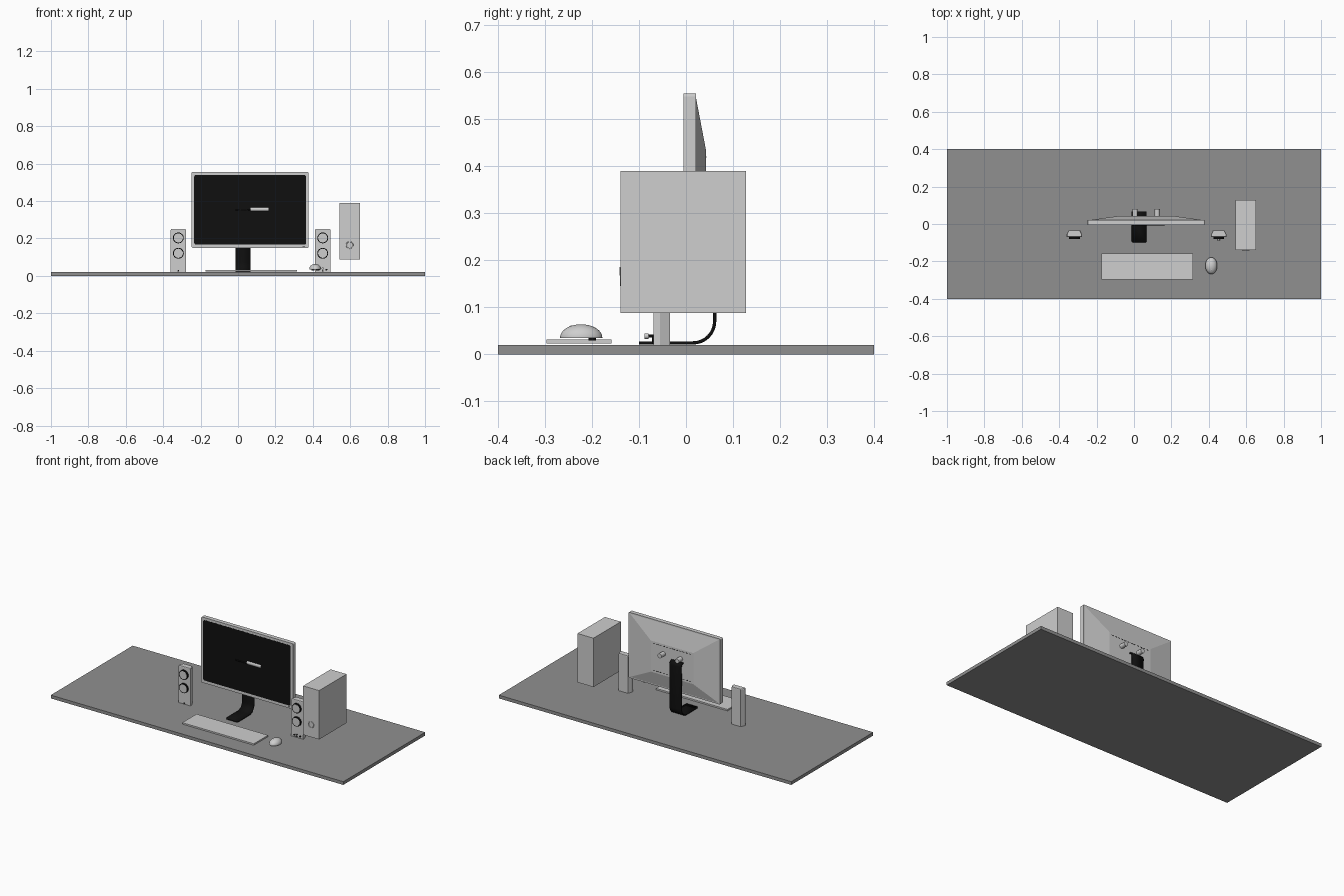
import bpy, bmesh, math
from mathutils import Matrix, Vector

cube = bpy.data.objects.get("Cube")
if cube:
    bpy.data.objects.remove(cube, do_unlink=True)


def material(name, value):
    mat = bpy.data.materials.new(name)
    mat.use_nodes = True
    colour = (value, value, value, 1)
    mat.diffuse_color = colour
    mat.node_tree.nodes["Principled BSDF"].inputs["Base Color"].default_value = colour
    return mat


LIGHT = material("light grey", 0.62)
DESK = material("desk grey", 0.28)
BLACK = material("black", 0.005)


def finish(name, bm, mat, smooth=False):
    bmesh.ops.recalc_face_normals(bm, faces=bm.faces)
    mesh = bpy.data.meshes.new(name)
    bm.to_mesh(mesh)
    bm.free()
    mesh.materials.append(mat)
    ob = bpy.data.objects.new(name, mesh)
    bpy.context.collection.objects.link(ob)
    if smooth:
        bpy.ops.object.select_all(action="DESELECT")
        ob.select_set(True)
        bpy.context.view_layer.objects.active = ob
        bpy.ops.object.shade_smooth_by_angle(angle=math.radians(35))
    return ob


def box(name, xs, ys, zs, mat, round_axis=None, radius=0.0):
    """Box from ranges; edges along round_axis can be rounded."""
    bm = bmesh.new()
    bmesh.ops.create_cube(bm, size=1)
    for v in bm.verts:
        v.co = [r[0] if c < 0 else r[1] for c, r in zip(v.co, (xs, ys, zs))]
    if round_axis is not None:
        edges = [e for e in bm.edges
                 if abs((e.verts[0].co - e.verts[1].co).normalized()[round_axis]) > 0.9]
        bmesh.ops.bevel(bm, geom=edges, offset=radius, segments=3, profile=0.5, affect="EDGES")
    return finish(name, bm, mat)


def cylinder(name, centre, radius, depth, axis, mat, sides=24):
    bm = bmesh.new()
    turn = Vector((0, 0, 1)).rotation_difference(Vector(axis)).to_matrix().to_4x4()
    bmesh.ops.create_cone(bm, cap_ends=True, segments=sides, radius1=radius, radius2=radius,
                          depth=depth, matrix=Matrix.Translation(centre) @ turn)
    return finish(name, bm, mat, smooth=True)


def loft(name, rings, mat):
    """Closed solid through equal-sized point rings."""
    bm = bmesh.new()
    loops = [[bm.verts.new(p) for p in ring] for ring in rings]
    n = len(loops[0])
    for a, b in zip(loops, loops[1:]):
        for i in range(n):
            j = (i + 1) % n
            bm.faces.new((a[i], a[j], b[j], b[i]))
    bm.faces.new(loops[0])
    bm.faces.new(loops[-1])
    return finish(name, bm, mat)


Y = (0, 1, 0)
MID = 0.065  # monitor centre line

# Desk and tower case
box("desk_top", (-1, 1), (-0.4, 0.4), (0, 0.02), DESK)
box("computer_case", (0.543, 0.652), (-0.139, 0.128), (0.088, 0.39), LIGHT)

# Power button ring on the case front
bpy.ops.mesh.primitive_torus_add(location=(0.597, -0.139, 0.165), rotation=(math.pi / 2, 0, 0),
                                 major_radius=0.018, minor_radius=0.002,
                                 major_segments=24, minor_segments=6)
ring = bpy.context.object
ring.name = "power_button_ring"
ring.data.materials.append(LIGHT)
box("power_button_mark", (0.596, 0.598), (-0.141, -0.139), (0.168, 0.186), LIGHT)

# Monitor frame, screen and tapered back
box("monitor_frame", (-0.248, 0.378), (-0.005, 0.021), (0.15, 0.555), LIGHT, 1, 0.006)
box("screen", (-0.234, 0.364), (-0.0058, -0.004), (0.167, 0.54), BLACK, 1, 0.01)
box("monitor_button", (0.345, 0.357), (-0.0065, -0.004), (0.157, 0.16), BLACK)


def rect(x0, x1, z0, z1, y):
    return [(x0, y, z0), (x1, y, z0), (x1, y, z1), (x0, y, z1)]


loft("monitor_back", [rect(-0.245, 0.375, 0.153, 0.553, 0.02),
                      rect(MID - 0.145, MID + 0.145, 0.24, 0.432, 0.043)], LIGHT)

# Rows of vent slots on the monitor back
for row, z in (("upper", 0.42), ("lower", 0.252)):
    for i in range(12):
        x = MID + (i - 5.5) * 0.0225
        box(f"{row}_vent_{i + 1}", (x - 0.007, x + 0.007), (0.041, 0.0437),
            (z - 0.0015, z + 0.0015), BLACK)

# Knobs behind and hinge bar through the screen
for side in (-1, 1):
    cylinder("back_knob", (MID + side * 0.059, 0.061, 0.374), 0.014, 0.04, Y, LIGHT)
cylinder("hinge_bar", (0.115, 0.002, 0.356), 0.013, 0.096, (1, 0, 0), LIGHT)

# Bent strip stand: foot, neck and hooked top
path = [(-0.1, 0.0245), (0.015, 0.0245)]
path += [(0.015 + 0.046 * math.sin(a), 0.0705 - 0.046 * math.cos(a))
         for a in (math.pi / 2 * k / 8 for k in range(1, 9))]
path += [(0.045 + 0.019 * math.cos(a), 0.333 + 0.019 * math.sin(a))
         for a in (math.pi / 2 * k / 5 for k in range(6))]
path += [(-0.008, 0.352)]
bm = bmesh.new()
rows = [[bm.verts.new((x, y, z)) for x in (-0.013, 0.067)] for y, z in path]
for a, b in zip(rows, rows[1:]):
    bm.faces.new((a[0], a[1], b[1], b[0]))
bmesh.ops.bevel(bm, geom=rows[0], offset=0.01, segments=3, profile=0.5, affect="VERTICES")
stand = finish("monitor_stand", bm, BLACK, smooth=True)
solid = stand.modifiers.new("thickness", "SOLIDIFY")
solid.thickness = 0.007
solid.offset = 0

# Speakers: tapered cabinets with two protruding drivers each
for side, x in (("right", -0.319), ("left", 0.453)):
    plan = [(-0.041, -0.069), (0.041, -0.069), (0.041, -0.055), (0.031, -0.034),
            (-0.031, -0.034), (-0.041, -0.055)]
    levels = ((0.02, 1), (0.246, 1), (0.25, 0.92))
    loft(f"{side}_speaker_cabinet",
         [[(x + px * s, -0.05 + (py + 0.05) * s, z) for px, py in plan] for z, s in levels], LIGHT)
    for name, z in (("upper", 0.203), ("lower", 0.121)):
        cylinder(f"{side}_{name}_driver_rim", (x, -0.073, z), 0.029, 0.014, Y, BLACK)
        cylinder(f"{side}_{name}_driver_cone", (x, -0.0785, z), 0.0245, 0.004, Y, LIGHT)
    cylinder(f"{side}_speaker_lamp", (x, -0.07, 0.027), 0.004, 0.005, Y, BLACK, 12)

# Controls on the left speaker
cylinder("volume_knob", (0.453, -0.084, 0.039), 0.006, 0.008, Y, LIGHT, 16)
cylinder("volume_knob_shaft", (0.453, -0.075, 0.039), 0.003, 0.014, Y, BLACK, 12)
for dx in (-0.02, 0.02):
    cylinder("speaker_socket", (0.453 + dx, -0.07, 0.033), 0.005, 0.005, Y, BLACK, 12)

# Keyboard
box("keyboard", (-0.173, 0.316), (-0.297, -0.158), (0.023, 0.032), LIGHT)

# Mouse: half ellipsoid shell, scroll wheel and feet
bm = bmesh.new()
bmesh.ops.create_uvsphere(bm, u_segments=32, v_segments=16, radius=1)
bmesh.ops.bisect_plane(bm, geom=bm.verts[:] + bm.edges[:] + bm.faces[:], plane_co=(0, 0, -0.05),
                       plane_no=(0, 0, -1), clear_outer=True)
bmesh.ops.holes_fill(bm, edges=[e for e in bm.edges if e.is_boundary], sides=0)
for v in bm.verts:
    v.co = (0.413 + v.co.x * 0.032, -0.223 + v.co.y * 0.045, 0.036 + v.co.z * 0.028)
finish("mouse_shell", bm, LIGHT, smooth=True)
cylinder("scroll_wheel", (0.413, -0.243, 0.056), 0.006, 0.004, (1, 0, 0), LIGHT, 16)
for dx in (-0.012, 0.012):
    cylinder("mouse_foot", (0.413 + dx, -0.2, 0.033), 0.008, 0.006, (0, 0, 1), BLACK, 16)
